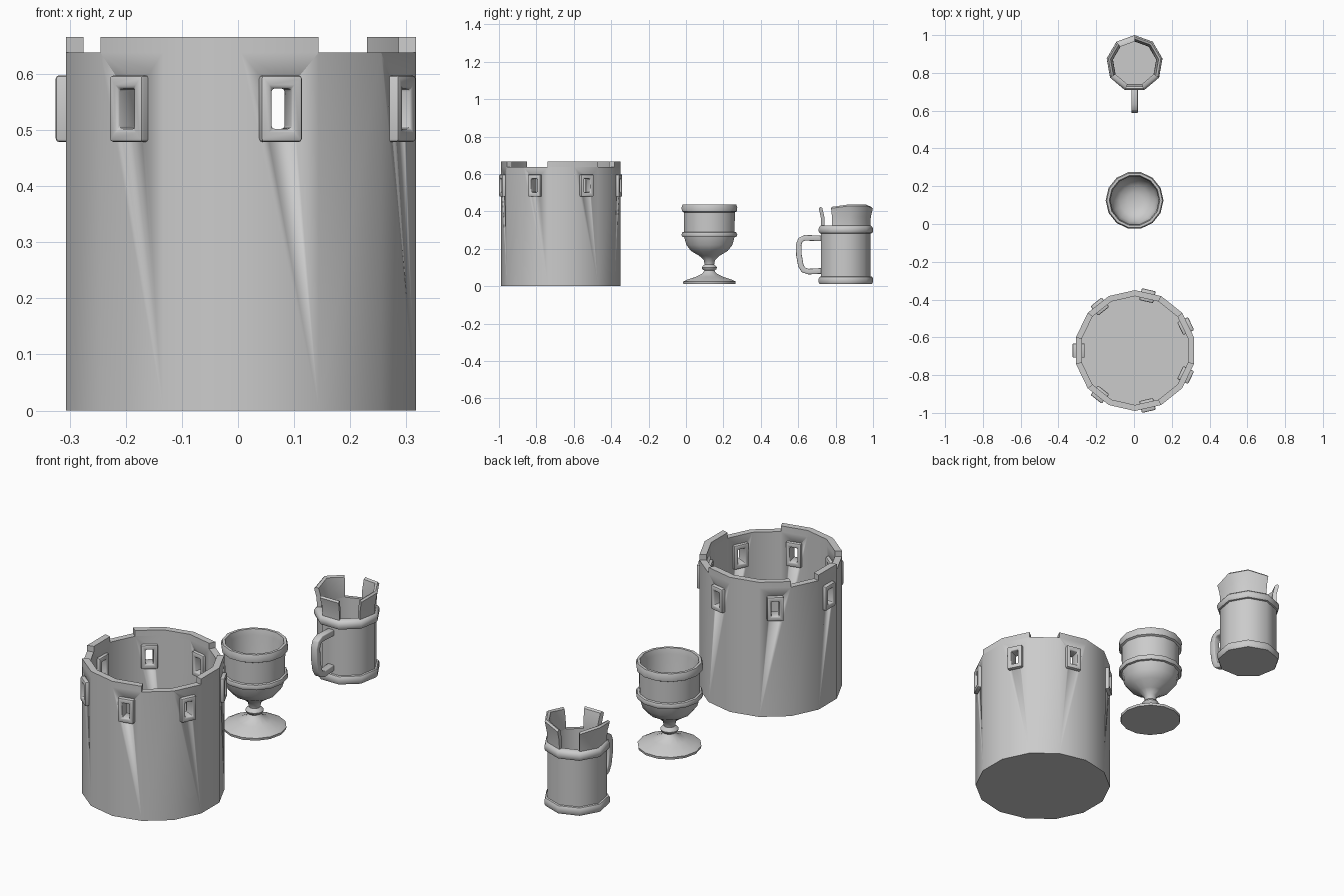
import bpy, bmesh
from math import sin, cos, radians, pi, hypot
from mathutils import Matrix, Vector

if "Cube" in bpy.data.objects:
    bpy.data.objects.remove(bpy.data.objects["Cube"])


def finish(name, bm, loc=(0, 0, 0), smooth=35, bevel=0):
    bmesh.ops.remove_doubles(bm, verts=bm.verts, dist=1e-5)
    bmesh.ops.recalc_face_normals(bm, faces=bm.faces)
    me = bpy.data.meshes.new(name)
    bm.to_mesh(me)
    bm.free()
    ob = bpy.data.objects.new(name, me)
    bpy.context.collection.objects.link(ob)
    ob.location = loc
    bpy.ops.object.select_all(action='DESELECT')
    ob.select_set(True)
    bpy.context.view_layer.objects.active = ob
    if bevel:
        m = ob.modifiers.new("Bevel", 'BEVEL')
        m.width, m.segments = bevel, 2
        bpy.ops.object.modifier_apply(modifier=m.name)
    bpy.ops.object.shade_smooth_by_angle(angle=radians(smooth))
    return ob


def lathe(bm, profile, n, phase):
    """Full turn of an (r, z) profile that starts and ends on the axis."""
    rings = []
    for i in range(n):
        a = radians(phase) + 2 * pi * i / n
        rings.append([bm.verts.new((r * cos(a), r * sin(a), z)) for r, z in profile])
    for i in range(n):
        p, q = rings[i], rings[(i + 1) % n]
        for k in range(len(profile) - 1):
            if k == 0:
                f = (p[1], q[1], q[0])
            elif k == len(profile) - 2:
                f = (p[k], q[k], p[k + 1])
            else:
                f = (p[k], q[k], q[k + 1], p[k + 1])
            bm.faces.new(f)
    # close the axis points
    bmesh.ops.remove_doubles(bm, verts=bm.verts, dist=1e-5)


def merlon(bm, section, n, start, count, drop=0):
    """Closed (r, z) section swept over some polygon sides; top dips at the ends."""
    ztop = max(z for r, z in section)
    rings = []
    for i in range(count + 1):
        a = radians(start) + 2 * pi * i / n
        d = drop if i in (0, count) else 0
        rings.append([bm.verts.new((r * cos(a), r * sin(a), z - (d if z > ztop - 0.02 else 0)))
                      for r, z in section])
    m = len(section)
    for p, q in zip(rings, rings[1:]):
        for k in range(m):
            bm.faces.new((p[k], q[k], q[(k + 1) % m], p[(k + 1) % m]))
    bm.faces.new(rings[0])
    bm.faces.new(rings[-1])


# ---- Tower bucket: 14 sides, hollow, seven windows, battlements ----
TOWER = (0.005, -0.67, 0)
STEP = 360 / 14
bm = bmesh.new()
lathe(bm, [(0, 0), (0.32, 0), (0.32, 0.638), (0.288, 0.638), (0.288, 0.02), (0, 0.02)], 14, STEP / 2)
wall = finish("tower_wall", bm, TOWER, 30)

window_turns = [Matrix.Rotation(pi + 2 * pi * k / 7, 4, 'Z') for k in range(7)]
bm = bmesh.new()
for turn in window_turns:
    bmesh.ops.create_cube(bm, size=1, matrix=turn @ Matrix.Translation((0.3, 0, 0.538))
                          @ Matrix.Diagonal((0.12, 0.045, 0.085, 1)))
cutter = finish("window_cutter", bm, TOWER)
cutter.hide_render = True
mod = wall.modifiers.new("Windows", 'BOOLEAN')
mod.object, mod.operation, mod.solver = cutter, 'DIFFERENCE', 'EXACT'
bpy.context.view_layer.objects.active = wall
bpy.ops.object.modifier_apply(modifier=mod.name)
bpy.data.objects.remove(cutter)

# window frames
bm = bmesh.new()
for turn in window_turns:
    corners = []
    for sy, sz in ((-1, -1), (1, -1), (1, 1), (-1, 1)):
        corners.append([bm.verts.new(turn @ Vector((x, sy * w, 0.538 + sz * h)))
                        for x, w, h in ((0.266, 0.0375, 0.0595), (0.33, 0.0375, 0.0595),
                                        (0.33, 0.018, 0.036), (0.266, 0.018, 0.036))])
    for i in range(4):
        p, q = corners[i], corners[(i + 1) % 4]
        for k in range(4):
            bm.faces.new((p[k], q[k], q[(k + 1) % 4], p[(k + 1) % 4]))
finish("window_frames", bm, TOWER, 40, 0.006)

# battlements: (first corner, number of sides)
bm = bmesh.new()
for first, count in ((2, 3), (6, 1), (8, 3), (-1, 2)):
    merlon(bm, [(0.32, 0.637), (0.32, 0.666), (0.288, 0.666), (0.288, 0.637)],
           14, STEP / 2 + STEP * first, count)
finish("tower_battlements", bm, TOWER, 30)

# ---- Goblet ----
bm = bmesh.new()
lathe(bm, [(0, 0.012), (0.143, 0.012), (0.145, 0.024), (0.125, 0.034), (0.075, 0.05), (0.04, 0.067),
           (0.027, 0.083), (0.038, 0.09), (0.042, 0.1), (0.036, 0.108), (0.026, 0.116), (0.031, 0.14),
           (0.055, 0.162), (0.1, 0.188), (0.126, 0.22), (0.138, 0.262),
           (0.148, 0.264), (0.153, 0.275), (0.148, 0.288), (0.138, 0.29), (0.14, 0.395),
           (0.15, 0.4), (0.153, 0.42), (0.147, 0.438), (0.134, 0.438),
           (0.128, 0.41), (0.127, 0.29), (0.113, 0.235), (0.08, 0.2), (0.04, 0.187), (0, 0.184)],
      14, 0)
finish("goblet", bm, (0.003, 0.125, 0), 50)

# ---- Tankard: nine sides with a flat side at the handle ----
MUG = (0.003, 0.85, 0)
bm = bmesh.new()
lathe(bm, [(0, 0.012), (0.145, 0.012), (0.15, 0.022), (0.15, 0.04), (0.145, 0.05), (0.137, 0.052),
           (0.137, 0.282), (0.145, 0.284), (0.15, 0.294), (0.15, 0.308), (0.145, 0.318),
           (0.136, 0.325), (0.116, 0.325), (0.116, 0.05), (0, 0.05)], 9, 90)
finish("tankard_body", bm, MUG, 45)

# tankard crown
bm = bmesh.new()
for start, count in ((-30, 3), (130, 2), (250, 1)):
    merlon(bm, [(0.136, 0.322), (0.138, 0.37), (0.149, 0.43), (0.141, 0.438), (0.129, 0.432),
                (0.117, 0.37), (0.116, 0.322)], 9, start, count, 0.014)
finish("tankard_crown", bm, MUG, 45)

# tankard handle: flat strip following a D-shaped path in (y, z)
path = [(0.73, 0.255), (0.635, 0.259), (0.612, 0.248), (0.602, 0.222), (0.604, 0.165),
        (0.614, 0.11), (0.628, 0.087), (0.655, 0.078), (0.73, 0.082)]
bm = bmesh.new()
rings = []
for i, (y, z) in enumerate(path):
    a, b = path[max(i - 1, 0)], path[min(i + 1, len(path) - 1)]
    dy, dz = b[0] - a[0], b[1] - a[1]
    s = 0.015 / hypot(dy, dz)
    rings.append([bm.verts.new((sx * 0.017, y - so * dz * s, z + so * dy * s))
                  for sx, so in ((-1, -1), (1, -1), (1, 1), (-1, 1))])
for p, q in zip(rings, rings[1:]):
    for k in range(4):
        bm.faces.new((p[k], q[k], q[(k + 1) % 4], p[(k + 1) % 4]))
bm.faces.new(rings[0])
bm.faces.new(rings[-1])
finish("tankard_handle", bm, (0.003, 0, 0), 50, 0.004)
